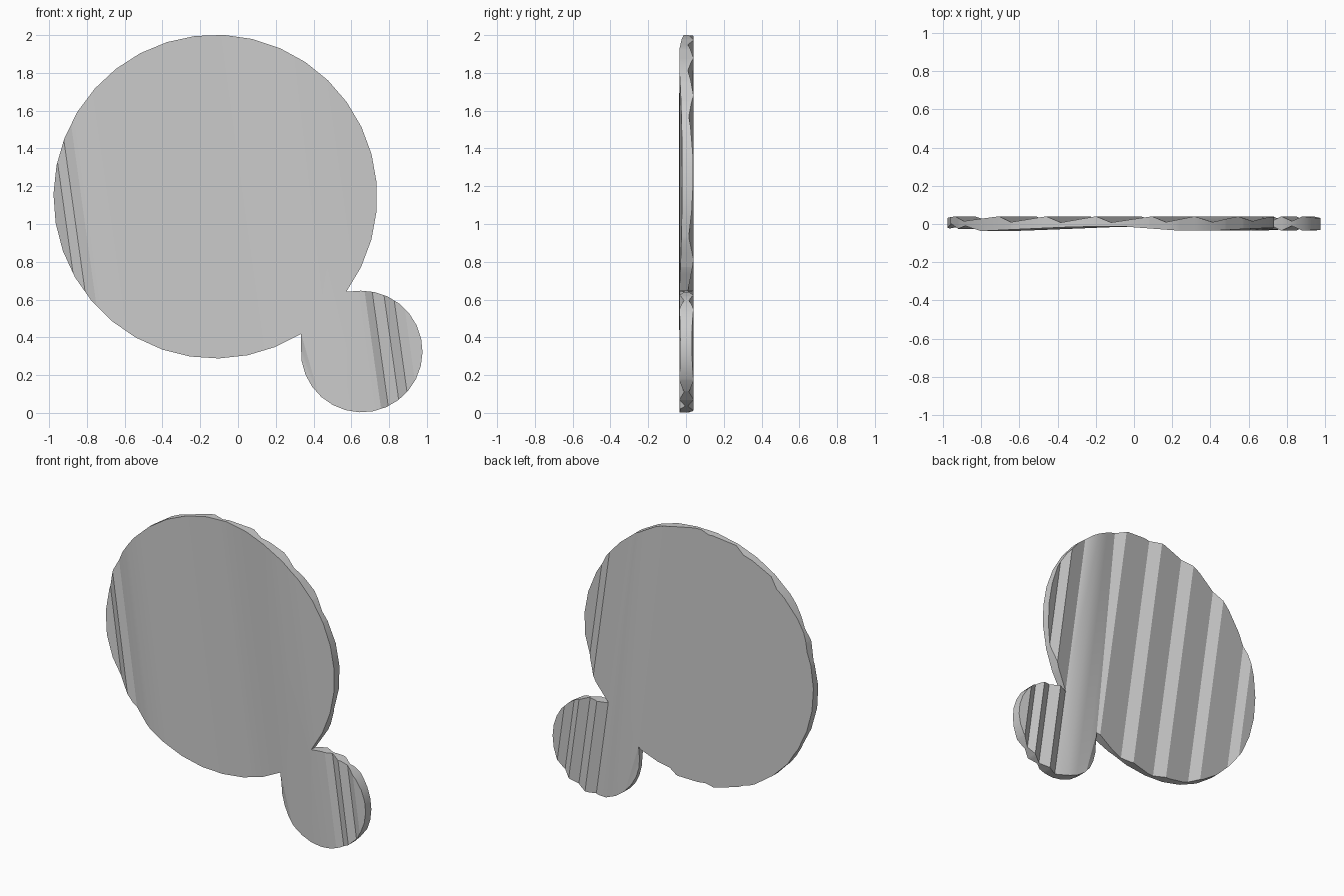
import bpy
import bmesh
from math import cos, sin, radians, hypot
from mathutils import Vector

default_cube = bpy.data.objects.get("Cube")
if default_cube:
    bpy.data.objects.remove(default_cube, do_unlink=True)

# Outline: a large disc joined to a small lobe at the lower left
DISC_CENTRE, DISC_RADIUS = (-0.12, 1.145), 0.857
LOBE_CENTRE, LOBE_RADIUS = (0.655, 0.325), 0.322
RIB_LEAN = 0.14

# Pleat profiles across the ribs: (position, depth)
disc_front = [(-1, -.03), (-.93, 0), (-.88, -.025), (-.83, -.01), (-.73, -.037),
              (-.2, -.015), (.05, -.012), (.35, -.035), (.505, -.035), (.75, -.02)]
disc_back = [(-1, .03), (-.9, .04), (-.84, .015), (-.62, .04), (-.55, .01),
             (-.35, .04), (-.27, .008), (-.08, .04), (0, .008), (.21, .04),
             (.28, .01), (.42, .04), (.505, .01), (.62, .04), (.68, .015), (.75, .04)]
lobe_front = [(.2, -.005), (.28, -.03), (.505, -.035), (.6, -.03), (.64, -.005),
              (.7, -.035), (.75, -.01), (.8, -.035), (.87, -.03)]
lobe_back = [(.2, .015), (.28, .04), (.42, .04), (.505, .01), (.57, .04),
             (.64, .01), (.7, .04), (.75, .015), (.8, .04), (.87, .03)]


def arc(centre, radius, start, end, steps):
    """Points along an arc in the upright plane."""
    points = []
    for i in range(steps):
        a = radians(start + (end - start) * i / (steps - 1))
        points.append(Vector((centre[0] + radius * cos(a), 0, centre[1] + radius * sin(a))))
    return points


def across(co):
    """Position of a point measured across the leaning ribs."""
    return co.x + RIB_LEAN * (co.z - DISC_CENTRE[1])


def depth(profile, s):
    """Linear reading of a pleat profile."""
    if s <= profile[0][0]:
        return profile[0][1]
    for (a, ya), (b, yb) in zip(profile, profile[1:]):
        if s <= b:
            return ya + (yb - ya) * (s - a) / (b - a)
    return profile[-1][1]


def in_lobe(co):
    return hypot(co.x - LOBE_CENTRE[0], co.z - LOBE_CENTRE[1]) < LOBE_RADIUS + 0.004


bm = bmesh.new()
outline = arc(DISC_CENTRE, DISC_RADIUS, -36, 302, 34)
outline += arc(LOBE_CENTRE, LOBE_RADIUS, 163, 464, 24)[1:-1]
bm.faces.new([bm.verts.new(p) for p in outline])

# Fold lines
folds = {s for p in (disc_front, disc_back, lobe_front, lobe_back) for s, _ in p}
for s in sorted(folds):
    bmesh.ops.bisect_plane(
        bm, geom=bm.verts[:] + bm.edges[:] + bm.faces[:], dist=1e-5,
        plane_co=(s, 0, DISC_CENTRE[1]), plane_no=Vector((1, 0, RIB_LEAN)).normalized())

# Back sheet and rim, then the pleat depths
front_verts = set(bm.verts)
bmesh.ops.extrude_face_region(bm, geom=bm.faces[:], use_keep_orig=True)
for v in bm.verts:
    lobe = in_lobe(v.co)
    if v in front_verts:
        profile = lobe_front if lobe else disc_front
    else:
        profile = lobe_back if lobe else disc_back
    v.co.y = depth(profile, across(v.co))
bmesh.ops.triangulate(bm, faces=bm.faces[:])
bmesh.ops.recalc_face_normals(bm, faces=bm.faces[:])

mesh = bpy.data.meshes.new("pleated_disc_with_lobe")
bm.to_mesh(mesh)
bm.free()
plate = bpy.data.objects.new("pleated_disc_with_lobe", mesh)
bpy.context.collection.objects.link(plate)

# Plain grey
grey = bpy.data.materials.new("plain_grey")
grey.use_nodes = True
colour = (0.6, 0.6, 0.6, 1)
grey.diffuse_color = colour
grey.node_tree.nodes["Principled BSDF"].inputs["Base Color"].default_value = colour
mesh.materials.append(grey)

bpy.ops.object.select_all(action="DESELECT")
plate.select_set(True)
bpy.context.view_layer.objects.active = plate
bpy.ops.object.shade_smooth_by_angle(angle=radians(20))
